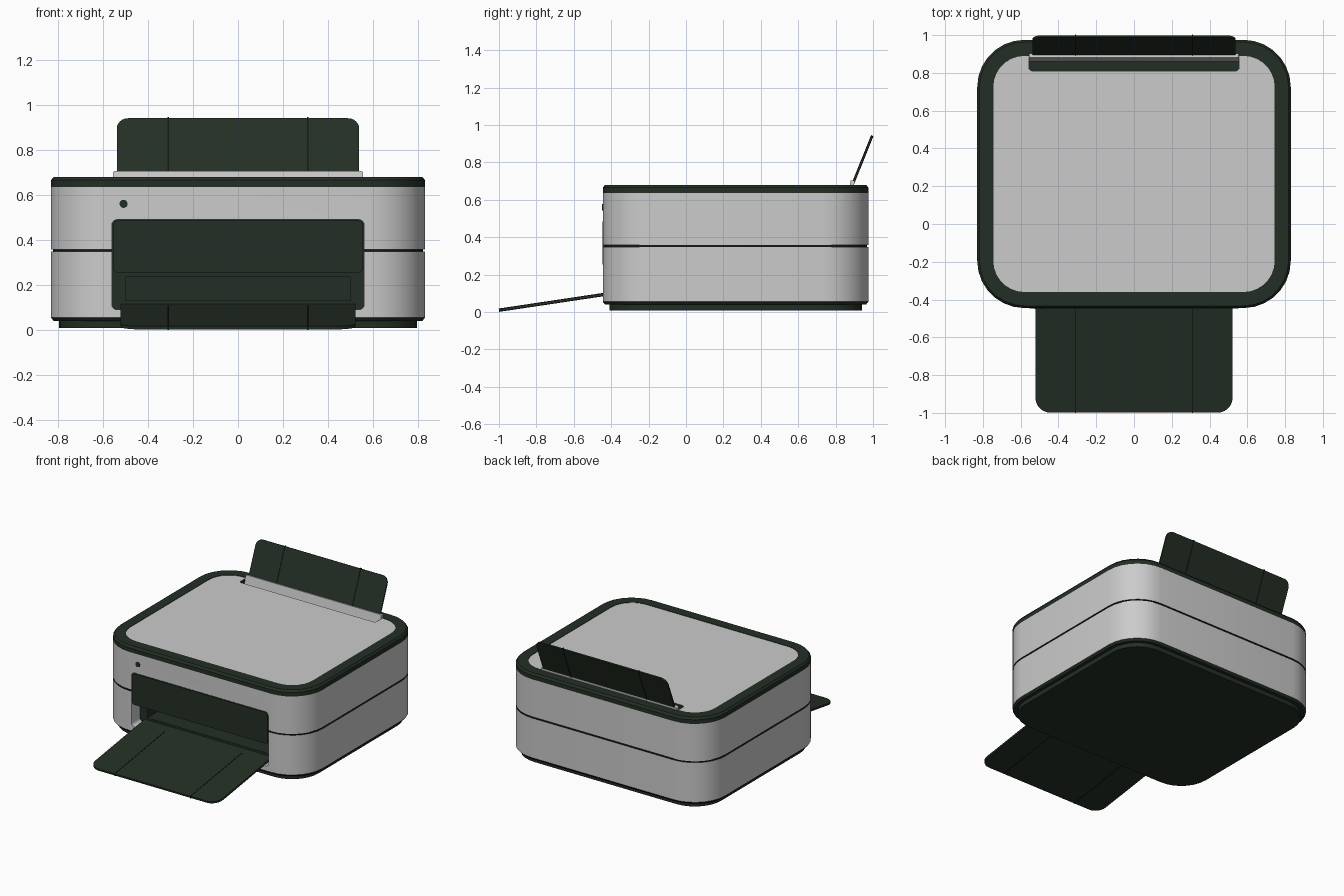
import bpy, bmesh, math
from mathutils import Vector

if "Cube" in bpy.data.objects:
    bpy.data.objects.remove(bpy.data.objects["Cube"])


def material(name, rgb):
    m = bpy.data.materials.new(name)
    m.diffuse_color = (*rgb, 1)
    m.use_nodes = True
    m.node_tree.nodes["Principled BSDF"].inputs["Base Color"].default_value = m.diffuse_color
    return m


GREY = material("light grey", (0.6, 0.6, 0.6))
GREEN = material("dark green", (0.017, 0.028, 0.018))
BLACK = material("near black", (0.006, 0.009, 0.007))
MATS = [GREY, GREEN, BLACK]


def rrect(x0, x1, y0, y1, r_low, r_high, seg=6):
    """Rounded rectangle outline, counter-clockwise."""
    pts = []
    for cx, cy, sx, sy, r, a in ((x1, y0, -1, 1, r_low, -90), (x1, y1, -1, -1, r_high, 0),
                                 (x0, y1, 1, -1, r_high, 90), (x0, y0, 1, 1, r_low, 180)):
        n = seg if r > 0 else 0
        for i in range(n + 1):
            t = math.radians(a + 90 * i / max(n, 1))
            pts.append((cx + sx * r + r * math.cos(t), cy + sy * r + r * math.sin(t)))
    return pts


def finish(name, bm, smooth=True):
    bmesh.ops.recalc_face_normals(bm, faces=bm.faces)
    me = bpy.data.meshes.new(name)
    bm.to_mesh(me)
    bm.free()
    for m in MATS:
        me.materials.append(m)
    ob = bpy.data.objects.new(name, me)
    bpy.context.collection.objects.link(ob)
    return ob


def loft(name, loops, mats):
    """Skin equal-length loops; mats has bottom cap, each band, top cap."""
    bm = bmesh.new()
    rings = [[bm.verts.new(p) for p in loop] for loop in loops]
    bm.faces.new(rings[0][::-1]).material_index = mats[0]
    for a, b, m in zip(rings, rings[1:], mats[1:]):
        for i in range(len(a)):
            j = (i + 1) % len(a)
            bm.faces.new((a[i], a[j], b[j], b[i])).material_index = m
    bm.faces.new(rings[-1]).material_index = mats[-1]
    return finish(name, bm)


def prism(name, pts, origin, v_axis, n0, n1, mats):
    """Extrude an outline lying in the plane of x and v_axis, from n0 to n1 along its normal."""
    o, v = Vector(origin), Vector(v_axis).normalized()
    x = Vector((1, 0, 0))
    n = x.cross(v)
    return loft(name, [[o + x * p + v * q + n * d for p, q in pts] for d in (n0, n1)], mats)


def sheet(name, half, p0, p1, t, r, m):
    """Thin sloping sheet from p0 to p1 in the yz plane, with rounded far corners."""
    a, b = Vector((0, *p0)), Vector((0, *p1))
    return prism(name, rrect(-half, half, 0, (b - a).length, 0, r), a, b - a, -t / 2, t / 2, [m] * 3)


def cut(ob, cutter):
    cutter.hide_render = True
    mod = ob.modifiers.new("cut", 'BOOLEAN')
    mod.operation, mod.solver, mod.object = 'DIFFERENCE', 'EXACT', cutter
    bpy.context.view_layer.objects.active = ob
    bpy.ops.object.modifier_apply(modifier=mod.name)
    bpy.data.objects.remove(cutter)


# housing: base, two shells with a seam, rim and sunken lid panel (inset, z, colour of band above)
profile = [(.035, .008, 1), (.035, .04, 1), (.012, .04, 1), (0, .055, 0), (0, .348, 2),
           (.008, .348, 2), (.008, .358, 2), (0, .358, 0), (0, .635, 1), (0, .665, 1),
           (.012, .68, 1), (.085, .68, 1), (.085, .677, 0)]
loops = [[(x, y, z) for x, y in rrect(-.83 + i, .83 - i, -.445 + i, .975 - i, .25 - i, .25 - i, 7)]
         for i, z, _ in profile]
housing = loft("housing", loops, [1] + [m for *_, m in profile])

# front bay with grey side walls and dark back, then the paper slot in the lid
UP = (0, 0, 1)
cut(housing, prism("bay_cutter", rrect(-.56, .56, .09, .49, .025, .025, 4), (0, 0, 0), UP,
                   .345, .6, [1, 0, 0]))
cut(housing, prism("exit_cutter", rrect(-.5, .5, .13, .235, 0, 0), (0, 0, 0), UP,
                   .15, .4, [1, 1, 1]))
cut(housing, prism("slot_cutter", rrect(-.557, .557, .81, .9, .02, 0, 4), (0, 0, 0), (0, 1, 0),
                   .6, .8, [1, 1, 1]))

# front door and power button
door = prism("front_door", rrect(-.554, .554, .255, .485, .02, .02, 4), (0, 0, 0), UP,
             .40, .447, [1, 1, 1])
ring = [(-.508 + .018 * math.cos(math.tau * i / 20), .56 + .018 * math.sin(math.tau * i / 20))
        for i in range(20)]
button = prism("power_button", ring, (0, 0, 0), UP, .43, .449, [1, 1, 1])

# output tray and rear paper support
tray = sheet("output_tray", .522, (-.335, .109), (-.998, .010), .014, .08, 1)
support = sheet("paper_support", .538, (.884, .665), (.994, .938), .01, .05, 1)
flap = sheet("slot_flap", .555, (.872, .601), (.892, .703), .022, .01, 0)

# fold lines across tray and support
for s in (-1, 1):
    for part, p0, p1, t in (("tray", (-.40, .0993), (-1.0, .0097), .018),
                            ("support", (.892, .685), (.996, .943), .014)):
        line = sheet(part + "_fold_line", .003, p0, p1, t, 0, 2)
        line.location.x = .31 * s

# keep edges sharp, round only the corners
for ob in (housing, door, button, tray, support, flap):
    bpy.ops.object.select_all(action='DESELECT')
    ob.select_set(True)
    bpy.context.view_layer.objects.active = ob
    bpy.ops.object.shade_smooth_by_angle(angle=math.radians(25))
